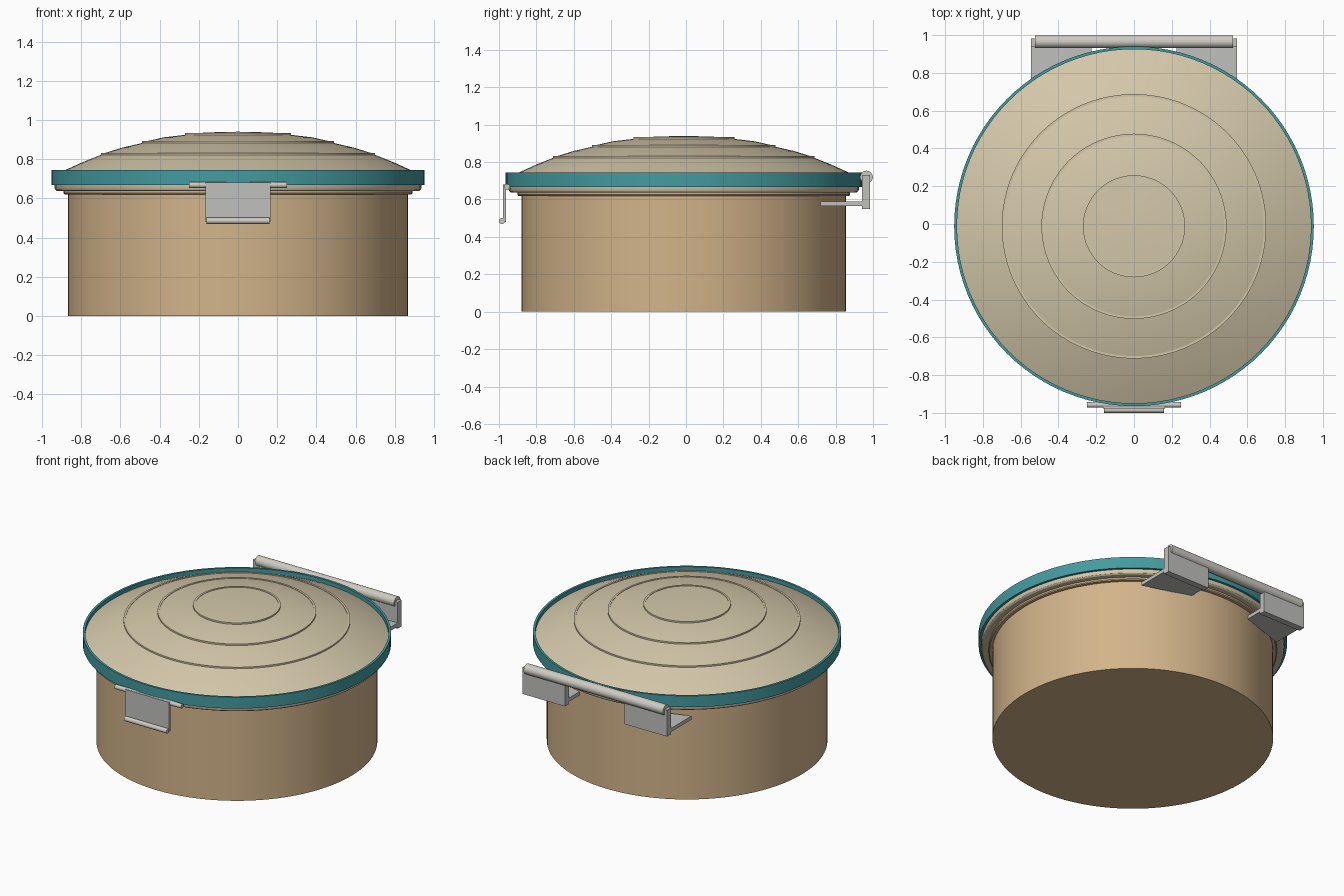
import bpy, bmesh, math
from mathutils import Matrix

cube = bpy.data.objects.get("Cube")
if cube:
    bpy.data.objects.remove(cube, do_unlink=True)

CY = -0.012   # the pot axis sits slightly forward of the origin


def material(name, rgb):
    lin = [((c / 255 + 0.055) / 1.055) ** 2.4 for c in rgb] + [1.0]
    m = bpy.data.materials.new(name)
    m.use_nodes = True
    m.diffuse_color = lin
    m.node_tree.nodes["Principled BSDF"].inputs["Base Color"].default_value = lin
    return m


TAN = material("tan", (210, 180, 138))
CREAM = material("cream", (212, 200, 170))
TEAL = material("teal", (68, 155, 160))
SILVER = material("silver", (192, 192, 190))
STEEL = material("warm steel", (206, 203, 194))


def finish(name, bm, mat, smooth=False):
    bmesh.ops.recalc_face_normals(bm, faces=bm.faces[:])
    mesh = bpy.data.meshes.new(name)
    bm.to_mesh(mesh)
    bm.free()
    mesh.materials.append(mat)
    ob = bpy.data.objects.new(name, mesh)
    bpy.context.collection.objects.link(ob)
    if smooth:
        bpy.ops.object.select_all(action='DESELECT')
        ob.select_set(True)
        bpy.context.view_layer.objects.active = ob
        bpy.ops.object.shade_smooth_by_angle(angle=math.radians(30))
    return ob


def lathe(name, profile, mat, closed=False, steps=96):
    """Revolve (radius, height) points around the pot axis."""
    bm = bmesh.new()
    vs = [bm.verts.new((r, CY, z)) for r, z in profile]
    edges = [bm.edges.new(p) for p in zip(vs, vs[1:])]
    if closed:
        edges.append(bm.edges.new((vs[-1], vs[0])))
    bmesh.ops.spin(bm, geom=vs + edges, cent=(0, CY, 0), axis=(0, 0, 1),
                   angle=2 * math.pi, steps=steps)
    bmesh.ops.remove_doubles(bm, verts=bm.verts[:], dist=1e-5)
    return finish(name, bm, mat, True)


def box(name, x, y, z, mat):
    bm = bmesh.new()
    bmesh.ops.create_cube(bm, size=1)
    for v in bm.verts:
        for i, (lo, hi) in enumerate((x, y, z)):
            v.co[i] = lo if v.co[i] < 0 else hi
    return finish(name, bm, mat)


def rod(name, half, y, z, r, mat):
    """Cylinder lying along x."""
    bm = bmesh.new()
    bmesh.ops.create_cone(bm, cap_ends=True, segments=32, radius1=r, radius2=r,
                          depth=2 * half,
                          matrix=Matrix.Translation((0, y, z)) @ Matrix.Rotation(math.pi / 2, 4, 'Y'))
    return finish(name, bm, mat, True)


def slab(name, outline, z0, z1, mat):
    """Flat plate extruded from an xy outline."""
    bm = bmesh.new()
    f = bm.faces.new([bm.verts.new((x, y, z0)) for x, y in outline])
    top = bmesh.ops.extrude_face_region(bm, geom=[f])["geom"]
    for v in top:
        if isinstance(v, bmesh.types.BMVert):
            v.co.z = z1
    return finish(name, bm, mat)


# Container body and the lip around its mouth
lathe("container_body", [(0, 0), (0.867, 0), (0.867, 0.66), (0, 0.66)], TAN)
lathe("body_lip", [(0.86, 0.62), (0.885, 0.62), (0.89, 0.626), (0.89, 0.645), (0.86, 0.645)],
      TAN, closed=True)

# Flange under the lid with rounded edge
lathe("lid_flange", [(0.86, 0.637), (0.923, 0.637), (0.932, 0.643), (0.936, 0.652),
                     (0.936, 0.672), (0.86, 0.672)], CREAM, closed=True)

# Coloured band around the lid
lathe("lid_band", [(0.88, 0.668), (0.952, 0.668), (0.952, 0.745), (0.937, 0.745),
                   (0.937, 0.70), (0.88, 0.70)], TEAL, closed=True)

# Domed lid with three raised ring steps
dome = [(0, 0.69), (0.937, 0.69), (0.937, 0.718), (0.88, 0.745), (0.79, 0.786)]
for r, z in ((0.70, 0.822), (0.49, 0.882), (0.27, 0.924)):
    dome += [(r, z), (r, z + 0.01), (r - 0.013, z + 0.01), (r - 0.013, z + 0.007)]
    if r > 0.3:
        dome.append((r - 0.11, z + 0.037 if r > 0.6 else z + 0.029))
dome += [(0.13, 0.937), (0, 0.94)]
lathe("lid_dome", dome, CREAM)

# Front latch: hinge pin, flap and rolled lower edge
rod("latch_pin", 0.25, -0.957, 0.668, 0.015, STEEL)
box("latch_flap", (-0.165, 0.165), (-0.978, -0.962), (0.48, 0.68), SILVER)
rod("latch_rolled_edge", 0.16, -0.984, 0.485, 0.016, STEEL)

# Rear hinge: long rod on a pair of angled brackets
rod("hinge_rod", 0.525, 0.965, 0.72, 0.034, STEEL)
for side, s in (("left", 1), ("right", -1)):
    box(f"hinge_upright_{side}", sorted((s * 0.225, s * 0.545)), (0.94, 0.983),
        (0.55, 0.73), SILVER)
    slab(f"hinge_foot_{side}", [(s * 0.545, 0.95), (s * 0.545, 0.72), (s * 0.39, 0.77),
                                (s * 0.225, 0.82), (s * 0.225, 0.95)], 0.565, 0.59, SILVER)
